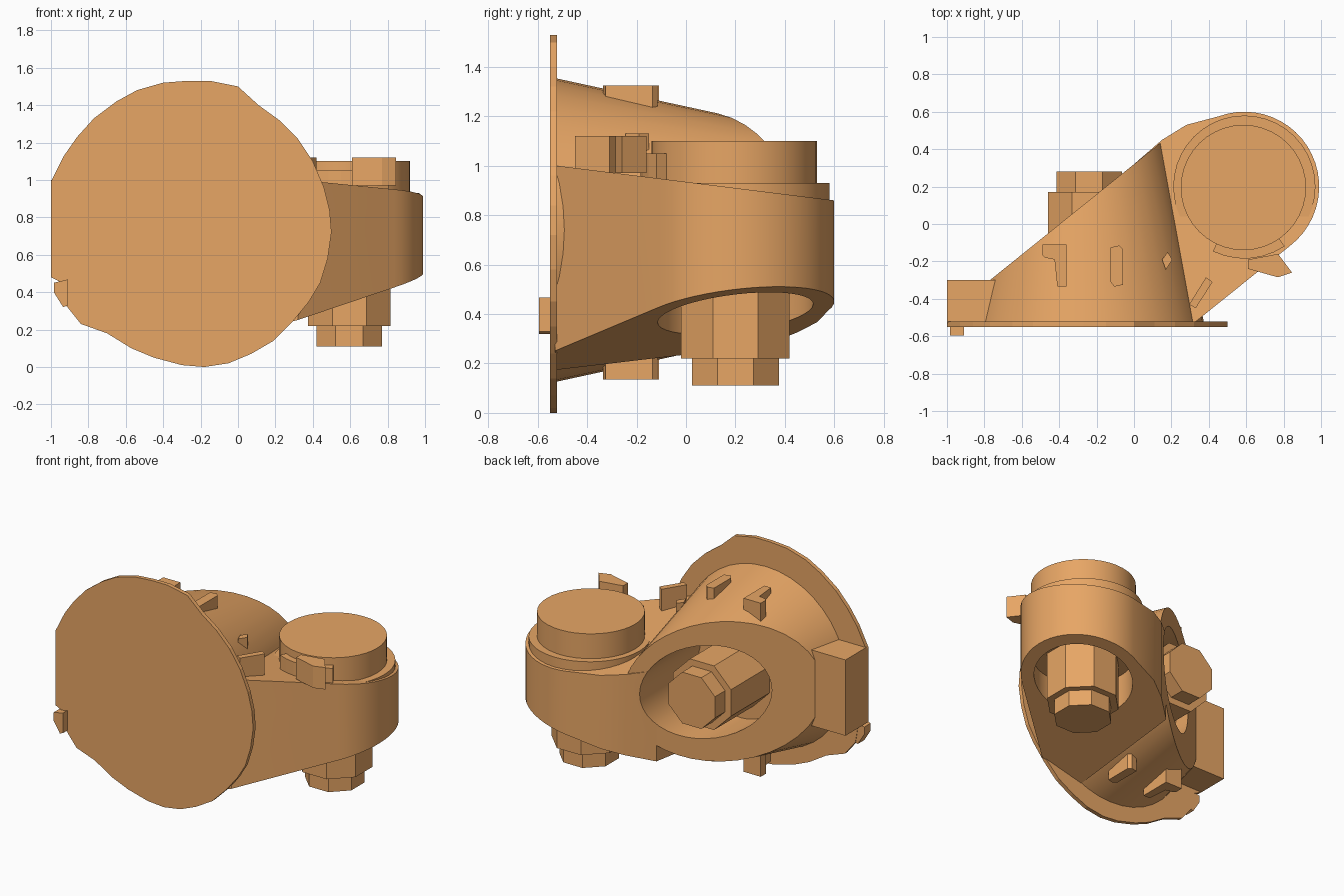
import bpy, bmesh, math
from mathutils import Vector

if "Cube" in bpy.data.objects:
    bpy.data.objects.remove(bpy.data.objects["Cube"])

mat = bpy.data.materials.new("orange_paint")
mat.diffuse_color = (0.8, 0.38, 0.13, 1)
mat.use_nodes = True
mat.node_tree.nodes["Principled BSDF"].inputs["Base Color"].default_value = mat.diffuse_color


def prism(name, pts, lo, hi, axis="z", cuts=()):
    """Extrude a flat outline along z or y, then trim it with planes (point, outward normal)."""
    bm = bmesh.new()
    place = (lambda p, h: (p[0], p[1], h)) if axis == "z" else (lambda p, h: (p[0], h, p[1]))
    a = [bm.verts.new(place(p, lo)) for p in pts]
    b = [bm.verts.new(place(p, hi)) for p in pts]
    n = len(pts)
    bm.faces.new(a)
    bm.faces.new(b)
    for i in range(n):
        bm.faces.new((a[i], a[(i + 1) % n], b[(i + 1) % n], b[i]))
    return finish(name, bm, cuts)


def finish(name, bm, cuts=()):
    for co, no in cuts:
        geom = bm.verts[:] + bm.edges[:] + bm.faces[:]
        r = bmesh.ops.bisect_plane(bm, geom=geom, plane_co=co, plane_no=no, clear_outer=True)
        edges = [e for e in r["geom_cut"] if isinstance(e, bmesh.types.BMEdge)]
        bmesh.ops.contextual_create(bm, geom=edges)
    bmesh.ops.recalc_face_normals(bm, faces=bm.faces[:])
    me = bpy.data.meshes.new(name)
    bm.to_mesh(me)
    bm.free()
    me.materials.append(mat)
    ob = bpy.data.objects.new(name, me)
    bpy.context.collection.objects.link(ob)
    return ob


def ring(cx, cy, r, n, start=0.0, end=360.0):
    """Points of a circle, or of an arc when the span is below a full turn."""
    full = end - start >= 360
    k = n if full else n - 1
    return [(cx + r * math.cos(math.radians(start + (end - start) * i / k)),
             cy + r * math.sin(math.radians(start + (end - start) * i / k))) for i in range(n)]


def boolean(ob, tool, op):
    m = ob.modifiers.new("bool", "BOOLEAN")
    m.operation, m.object, m.solver = op, tool, "EXACT"
    bpy.context.view_layer.objects.active = ob
    bpy.ops.object.modifier_apply(modifier=m.name)
    bpy.data.objects.remove(tool)


def smooth(ob):
    bpy.ops.object.select_all(action="DESELECT")
    ob.select_set(True)
    bpy.context.view_layer.objects.active = ob
    bpy.ops.object.shade_smooth_by_angle(angle=math.radians(30))


# Key centres: horizontal joint (x, z) and vertical joint (x, y)
HX, HZ = -0.24, 0.74
VX, VY = 0.59, 0.20

# Front plate, clipped on the left
prism("front_plate", [
    (-1, .48), (-1, .99), (-.93, 1.13), (-.86, 1.23), (-.77, 1.33), (-.65, 1.42), (-.54, 1.48),
    (-.4, 1.52), (-.27, 1.53), (-.15, 1.53), (0, 1.5), (.11, 1.4), (.22, 1.32), (.32, 1.22),
    (.4, 1.1), (.46, .96), (.49, .84), (.5, .72), (.48, .58), (.44, .45), (.38, .35), (.29, .24),
    (.19, .14), (.07, .07), (-.05, .02), (-.18, 0), (-.3, .01), (-.45, .05), (-.57, .1),
    (-.7, .18), (-.84, .23), (-.92, .33), (-.94, .45)], -.55, -.522, "y")

# Tapered housing, cut by the slanted rear plane
bm = bmesh.new()
base = [bm.verts.new((x, -.53, z)) for x, z in ring(HX, HZ, .615, 40)]
tip = [bm.verts.new((x, .6, z)) for x, z in ring(HX, HZ, .37, 40)]
bm.faces.new(base)
bm.faces.new(tip)
for i in range(40):
    j = (i + 1) % 40
    bm.faces.new((base[i], base[j], tip[j], tip[i]))
housing = finish("housing", bm, [(Vector((-.77, -.3, 0)), Vector((-.805, 1, 0)))])

# Arm wrapping the vertical joint, with sloped top and bottom
outline = [(0, -.53), (.32, -.53)] + ring(VX, VY, .4, 24, -52, 110) + [(.28, .53), (.15, .45), (0, .32)]
arm = prism("arm", outline, -.5, 2, "z", [
    (Vector((0, -.52, 1.0)), Vector((0, .125, 1))),
    (Vector((0, 0, .236)), Vector((.243, .118, -1)))])
boolean(housing, arm, "UNION")

# Round recesses at both joints
boolean(housing, prism("recess_cutter", ring(HX, HZ, .32, 40), -.25, 1, "y"), "DIFFERENCE")
boolean(housing, prism("recess_cutter", ring(VX, VY, .315, 40), -.6, .55), "DIFFERENCE")
smooth(housing)

# Stepped bolts in the recesses
prism("rear_bolt", ring(HX, HZ, .238, 8, 22.5, 382.5), -.27, .17, "y")
prism("rear_bolt_tip", ring(HX, HZ, .19, 8, 22.5, 382.5), .16, .28, "y")
prism("lower_bolt", ring(VX + .005, VY, .238, 8, 22.5, 382.5), .22, .58)
prism("lower_bolt_tip", ring(VX + .005, VY, .19, 8, 22.5, 382.5), .11, .23)

# Collar and cap on top of the vertical joint
smooth(prism("collar", ring(VX, VY, .38, 40), .8, .93))
smooth(prism("cap", ring(VX - .005, VY - .005, .335, 40), .9, 1.1))

# Clip band and pointer at the front of the cap
prism("clip_band", ring(VX, VY, .33, 7, -116, -56) + ring(VX, VY, .385, 7, -56, -116), .94, 1.05)
prism("pointer", [(.61, -.19), (.77, -.16), (.845, -.26), (.77, -.285), (.61, -.24)], .97, 1.12)

# Left block
prism("left_block", [(-1, -.53), (-.7, -.53), (-.7, -.3), (-1, -.3)], .48, 1.0)

# Small lugs on the housing, repeated above and below
for side, lo, hi in (("upper", 1.15, 1.325), ("lower", .135, .31)):
    prism(side + "_straight_lug", [(-.125, -.31), (-.105, -.335), (-.06, -.325), (-.06, -.135),
                                   (-.08, -.115), (-.125, -.125)], lo, hi)
    prism(side + "_hooked_lug", [(-.41, -.335), (-.36, -.335), (-.36, -.11), (-.49, -.11),
                                 (-.49, -.165), (-.475, -.18), (-.425, -.19)], lo, hi)

# Lugs on the arm and the plate
prism("arm_lug", [(.295, -.43), (.33, -.45), (.42, -.31), (.385, -.285)], .94, 1.12)
prism("small_lug", [(.15, -.19), (.17, -.245), (.205, -.19), (.18, -.15)], 1.0, 1.13)
prism("plate_lug", [(-.985, .4), (-.985, .45), (-.91, .468), (-.91, .33), (-.935, .32)], -.595, -.525, "y")
